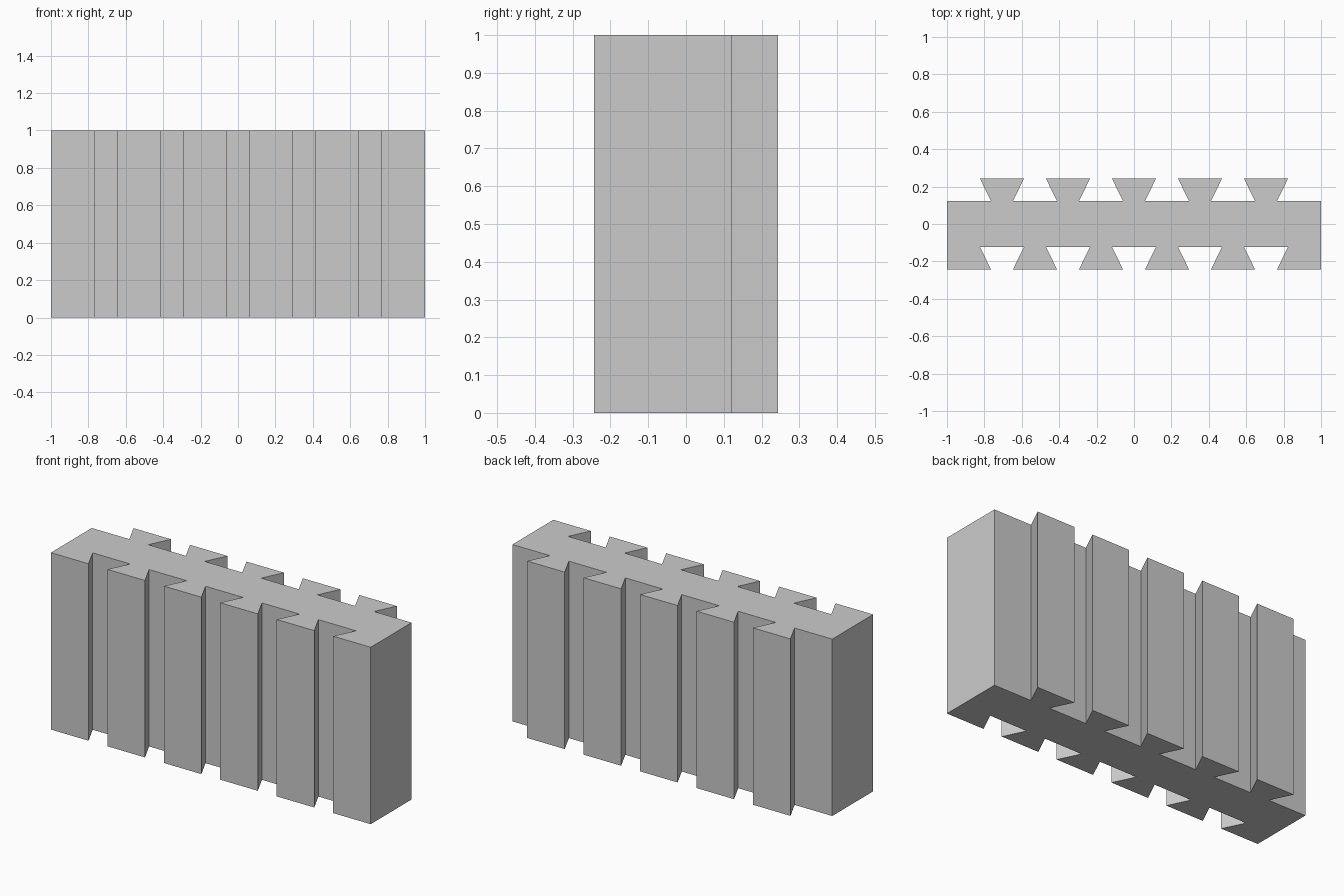
import bpy, bmesh

if "Cube" in bpy.data.objects:
    bpy.data.objects.remove(bpy.data.objects["Cube"])

PITCH = 6 / 17               # spacing of the dovetails
NARROW, WIDE = 1 / 17, 2 / 17  # half widths of each dovetail
Y_OUT, Y_IN = 0.243, 0.122
HEIGHT = 1.0
centres = [i * PITCH for i in range(-2, 3)]

# Plan outline: sockets along the front, matching tails along the back
outline = [(-1, -Y_OUT)]
for c in centres:
    outline += [(c - NARROW, -Y_OUT), (c - WIDE, -Y_IN),
                (c + WIDE, -Y_IN), (c + NARROW, -Y_OUT)]
outline += [(1, -Y_OUT), (1, Y_IN)]
for c in reversed(centres):
    outline += [(c + NARROW, Y_IN), (c + WIDE, Y_OUT),
                (c - WIDE, Y_OUT), (c - NARROW, Y_IN)]
outline.append((-1, Y_IN))

# Extrude the outline into the block
bm = bmesh.new()
base = bm.faces.new([bm.verts.new((x, y, 0)) for x, y in outline])
top = bmesh.ops.extrude_face_region(bm, geom=[base], use_keep_orig=True)["geom"]
bmesh.ops.translate(bm, vec=(0, 0, HEIGHT),
                    verts=[v for v in top if isinstance(v, bmesh.types.BMVert)])
bmesh.ops.recalc_face_normals(bm, faces=bm.faces)

mesh = bpy.data.meshes.new("dovetail_block")
bm.to_mesh(mesh)
bm.free()
block = bpy.data.objects.new("dovetail_block", mesh)
bpy.context.collection.objects.link(block)
